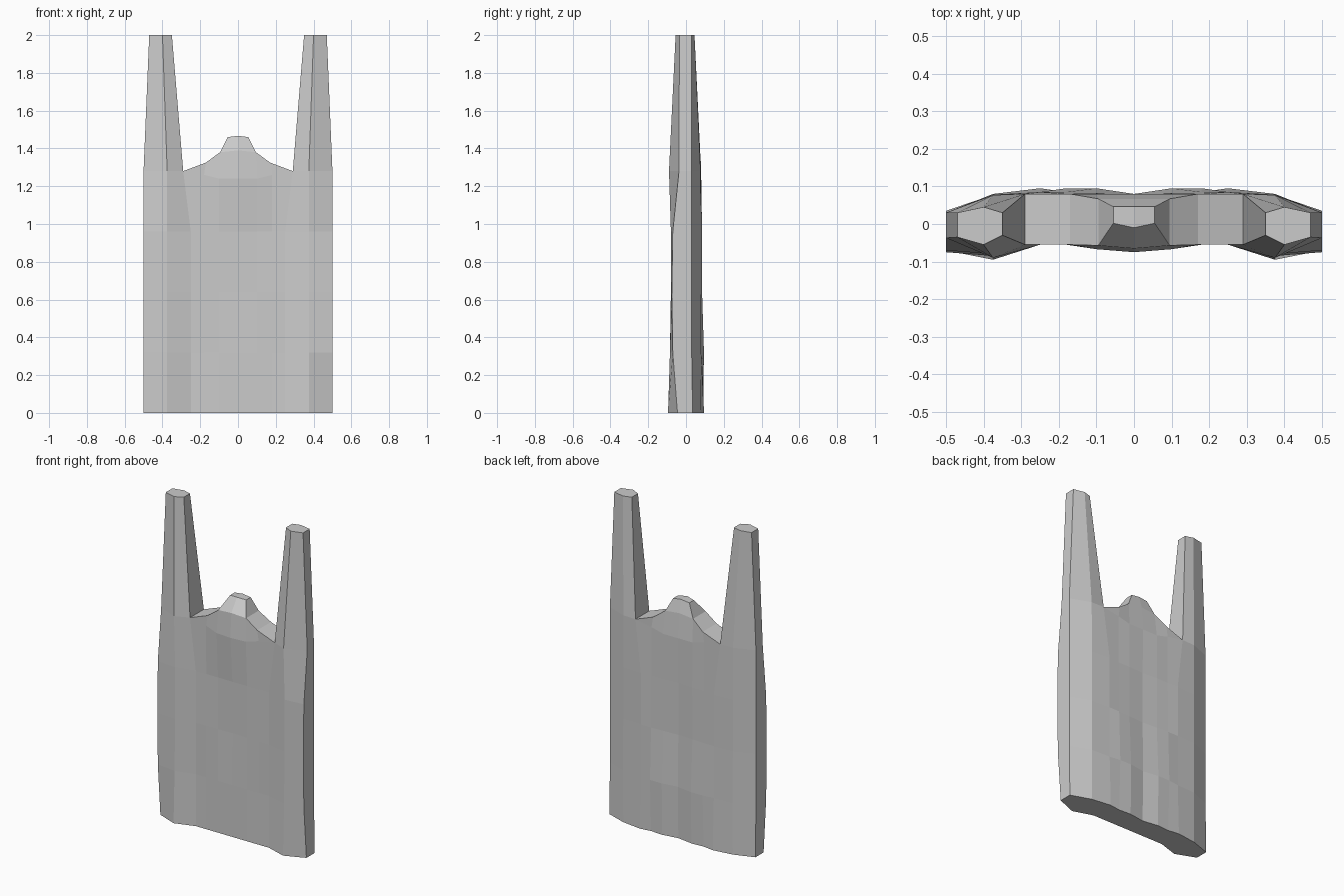
import bpy
import bmesh

if "Cube" in bpy.data.objects:
    bpy.data.objects.remove(bpy.data.objects["Cube"], do_unlink=True)

grey = bpy.data.materials.new("plain grey")
grey.use_nodes = True
COLOUR = (0.6, 0.6, 0.6, 1)
grey.diffuse_color = COLOUR
grey.node_tree.nodes["Principled BSDF"].inputs["Base Color"].default_value = COLOUR

# Half-width columns, from the middle to the side edge
COLUMNS = [0, 0.1, 0.18, 0.25, 0.375, 0.5]
HEIGHTS = [0, 0.32, 0.64, 0.96]
# Depth of every column, one row per height
FRONT = [[-0.055, -0.055, -0.055, -0.055, -0.095, -0.045],
         [-0.055, -0.055, -0.053, -0.053, -0.085, -0.07],
         [-0.05, -0.053, -0.055, -0.055, -0.08, -0.075],
         [-0.055, -0.053, -0.053, -0.055, -0.08, -0.07]]
BACK = [[0.075, 0.09, 0.085, 0.095, 0.078, 0.035],
        [0.08, 0.095, 0.095, 0.085, 0.08, 0.03],
        [0.075, 0.08, 0.085, 0.085, 0.078, 0.03],
        [0.075, 0.082, 0.08, 0.085, 0.078, 0.03]]
# Rim where the handles start: x, z, front depth, back depth
RIM = [(0, 1.24, -0.075, 0.08), (0.1, 1.24, -0.067, 0.08),
       (0.18, 1.26, -0.055, 0.08), (0.29, 1.28, -0.055, 0.08),
       (0.375, 1.28, -0.09, 0.077), (0.5, 1.28, -0.037, 0.03)]
# Raised middle tab, its tip, and the handle end
TAB = [(0, 1.39, -0.065, 0.067), (0.095, 1.38, -0.057, 0.067),
       (0.17, 1.325, -0.055, 0.08)]
TIP = [(0, 1.467, -0.01, 0.046), (0.055, 1.46, 0.002, 0.046)]
HANDLE_END = [(0.35, 2, -0.03, 0.03), (0.4, 2, -0.055, 0.045),
              (0.47, 2, -0.035, 0.03)]

bm = bmesh.new()


def row(points):
    """Front and back vertices for each point."""
    return [[bm.verts.new((x, y, z)) for y in (front, back)]
            for x, z, front, back in points]


def strip(low, high):
    """Faces between two rows, on the front and on the back."""
    for a, b, c, d in zip(low, low[1:], high[1:], high):
        for side in (0, 1):
            loop = []
            for pair in (a, b, c, d):
                if pair[side] not in loop:
                    loop.append(pair[side])
            bm.faces.new(loop)


def span(a, b):
    """Face joining front to back along one edge."""
    bm.faces.new((a[0], b[0], b[1], a[1]))


def cap(points):
    """Flat end over a whole row."""
    bm.faces.new([p[0] for p in points] + [p[1] for p in reversed(points)])


# Body panels
rows = [row(zip(COLUMNS, [z] * len(COLUMNS), f, b))
        for z, f, b in zip(HEIGHTS, FRONT, BACK)]
rim = row(RIM)
rows.append(rim)
for low, high in zip(rows, rows[1:]):
    strip(low, high)
    span(low[-1], high[-1])
cap(rows[0])

# Middle tab
tab, tip = row(TAB), row(TIP)
crest = tab + [rim[3]]
strip(rim[:4], crest)
strip(tab[:2], tip)
for a, b in zip([tip[0], tip[1], tab[1], tab[2]],
                [tip[1], tab[1], tab[2], rim[3]]):
    span(a, b)

# Handle
end = row(HANDLE_END)
strip(rim[3:], end)
span(rim[3], end[0])
span(rim[-1], end[-1])
cap(end)

bmesh.ops.recalc_face_normals(bm, faces=bm.faces)
# An open half shell may come out inverted, so check the base
bm.faces.ensure_lookup_table()
base = min(bm.faces, key=lambda f: f.calc_center_median().z)
if base.normal.z > 0:
    bmesh.ops.reverse_faces(bm, faces=bm.faces)

mesh = bpy.data.meshes.new("bag")
bm.to_mesh(mesh)
bm.free()
mesh.materials.append(grey)
bag = bpy.data.objects.new("bag", mesh)
bpy.context.collection.objects.link(bag)

# Matching other half
mirror = bag.modifiers.new("mirror", "MIRROR")
mirror.use_axis[0] = True
mirror.use_clip = True
